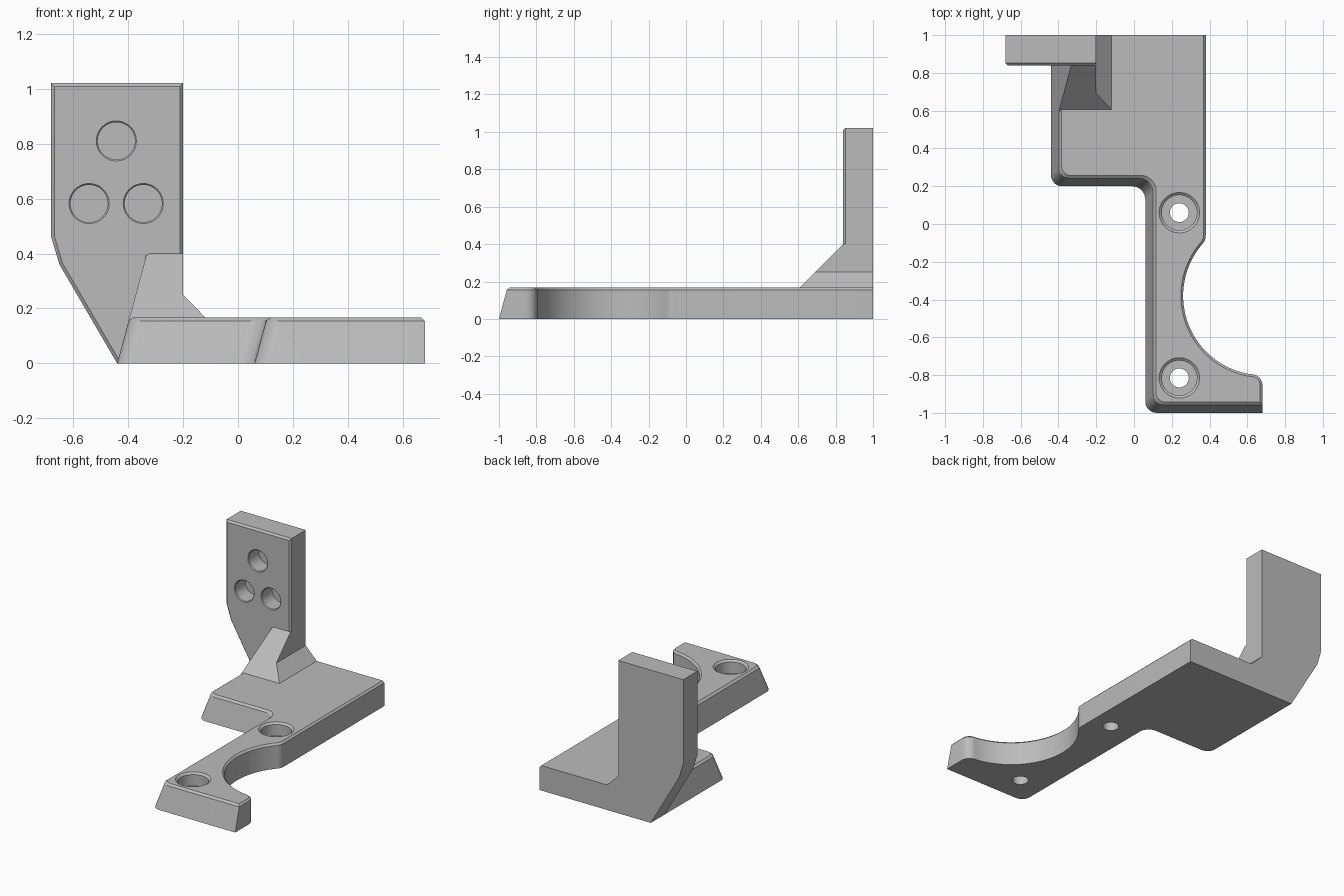
import bpy, bmesh
from math import sin, cos, pi, radians, tan
from mathutils import Vector, Matrix

old = bpy.data.objects.get("Cube")
if old:
    bpy.data.objects.remove(old, do_unlink=True)

grey = bpy.data.materials.new("machined grey")
grey.use_nodes = True
COLOUR = (0.5, 0.5, 0.5, 1)
grey.diffuse_color = COLOUR
grey.node_tree.nodes["Principled BSDF"].inputs["Base Color"].default_value = COLOUR


def loft(name, rings):
    """Skin matching closed rings and cap both ends."""
    bm = bmesh.new()
    rows = [[bm.verts.new(p) for p in ring] for ring in rings]
    n = len(rows[0])
    for a, b in zip(rows, rows[1:]):
        for i in range(n):
            j = (i + 1) % n
            bm.faces.new((a[i], a[j], b[j], b[i]))
    bm.faces.new(rows[0][::-1])
    bm.faces.new(rows[-1])
    bmesh.ops.recalc_face_normals(bm, faces=bm.faces)
    mesh = bpy.data.meshes.new(name)
    bm.to_mesh(mesh)
    bm.free()
    mesh.materials.append(grey)
    ob = bpy.data.objects.new(name, mesh)
    bpy.context.collection.objects.link(ob)
    return ob


def inset(pts, d):
    """Offset a counterclockwise outline inwards with mitred corners."""
    out = []
    for i, p in enumerate(pts):
        a = (p - pts[i - 1]).normalized()
        b = (pts[(i + 1) % len(pts)] - p).normalized()
        na, nb = Vector((-a.y, a.x)), Vector((-b.y, b.x))
        out.append(p + (na + nb) * d / (1 + na.dot(nb)))
    return out


def fillet(prev, p, nxt, r, steps=8):
    """Round one outline corner."""
    if r == 0:
        return [p]
    a, b = (prev - p).normalized(), (nxt - p).normalized()
    half = a.angle(b) / 2
    centre = p + (a + b).normalized() * r / sin(half)
    s = p + a * r / tan(half) - centre
    e = p + b * r / tan(half) - centre
    total = s.angle(e)
    return [centre + (s * sin(total * (1 - k / steps)) + e * sin(total * k / steps)) / sin(total)
            for k in range(steps + 1)]


def lathe_cutter(name, profile, matrix, n=48):
    """Round cutter from (radius, height) pairs."""
    ob = loft(name, [[(r * cos(2 * pi * i / n), r * sin(2 * pi * i / n), h)
                      for i in range(n)] for r, h in profile])
    ob.data.transform(matrix)
    ob.hide_render = True
    return ob


def combine(target, tool, operation):
    mod = target.modifiers.new(operation.lower(), "BOOLEAN")
    mod.operation, mod.solver, mod.object = operation, "EXACT", tool
    bpy.context.view_layer.objects.active = target
    bpy.ops.object.modifier_apply(modifier=mod.name)
    bpy.data.objects.remove(tool, do_unlink=True)


TOP, CHAMFER, DRAFT = 0.167, 0.012, 0.27

# Base outline: corner, fillet radius, draft direction
corners = [
    ((0.38, 1), 0, (0, 0)), ((-0.44, 1), 0, (1, 0)),
    ((-0.44, 0.2), 0.06, (1, 1)), ((0.06, 0.2), 0.07, (1, 1)),
    ((0.06, -1), 0.06, (1, 1)), ((0.68, -1), 0, (0, 1)),
    ((0.68, -0.8), 0.06, (0, 0)),
]
# Concave round bite in the side
ARC = 24
for k in range(ARC + 1):
    t = radians(260 + (135.6 - 260) * k / ARC)
    corners.append(((0.68 + 0.42 * cos(t), -0.38 + 0.42 * sin(t)),
                    0.07 if k == ARC else 0, (0, 0)))
outline, drafts = [], []
for i, (p, r, d) in enumerate(corners):
    pts = fillet(Vector(corners[i - 1][0]), Vector(p),
                 Vector(corners[(i + 1) % len(corners)][0]), r)
    outline += pts
    drafts += [Vector(d)] * len(pts)


def level(z):
    return [p + d * DRAFT * z for p, d in zip(outline, drafts)]


# Base slab with sloped walls and chamfered top, back left flush
top_ring = [Vector((p.x, 1)) if q.y > 0.999 else p
            for p, q in zip(inset(level(TOP), CHAMFER), outline)]
bracket = loft("mounting_bracket", [
    [(p.x, p.y, z) for p in ring]
    for ring, z in ((outline, 0), (level(TOP - CHAMFER), TOP - CHAMFER), (top_ring, TOP))])

# Upright plate with chamfered front edges
plate = [Vector(p) for p in ((-0.44, 0), (-0.2, 0), (-0.2, 1.02), (-0.68, 1.02),
                             (-0.68, 0.46), (-0.65, 0.36))]
upright = loft("upright_plate", [
    [(p.x, y, p.y) for p in ring]
    for ring, y in ((plate, 1), (plate, 0.84 + CHAMFER), (inset(plate, CHAMFER), 0.84))])

# Sloped gusset joining the plate to the base
rib = [(-0.44 + DRAFT * 0.1, 0.1), (-0.053, 0.1), (-0.2, 0.25), (-0.2, 0.4),
       (-0.32, 0.4), (-0.334, 0.394), (-0.44 + DRAFT * 0.375, 0.375)]
gusset = loft("gusset", [[(x, 0.44 + z, z) for x, z in rib], [(x, 1, z) for x, z in rib]])

combine(bracket, upright, "UNION")
combine(bracket, gusset, "UNION")

# Counterbored screw holes through the base
for y in (0.06, -0.815):
    cutter = lathe_cutter("screw_hole_cutter", [
        (0.05, -0.05), (0.05, 0.08), (0.093, 0.08), (0.093, TOP - CHAMFER),
        (0.107, TOP), (0.107, TOP + 0.05)], Matrix.Translation((0.24, y, 0)))
    combine(bracket, cutter, "DIFFERENCE")

# Blind round pockets in the upright plate
for x, z in ((-0.443, 0.81), (-0.542, 0.582), (-0.345, 0.582)):
    cutter = lathe_cutter("pocket_cutter", [
        (0.068, -0.11), (0.068, -0.005), (0.073, 0), (0.073, 0.05)],
        Matrix.Translation((x, 0.84, z)) @ Matrix.Rotation(radians(90), 4, "X"))
    combine(bracket, cutter, "DIFFERENCE")

# Smooth the round walls, keep the edges crisp
bpy.ops.object.select_all(action="DESELECT")
bracket.select_set(True)
bpy.context.view_layer.objects.active = bracket
bpy.ops.object.shade_smooth_by_angle(angle=radians(25))
